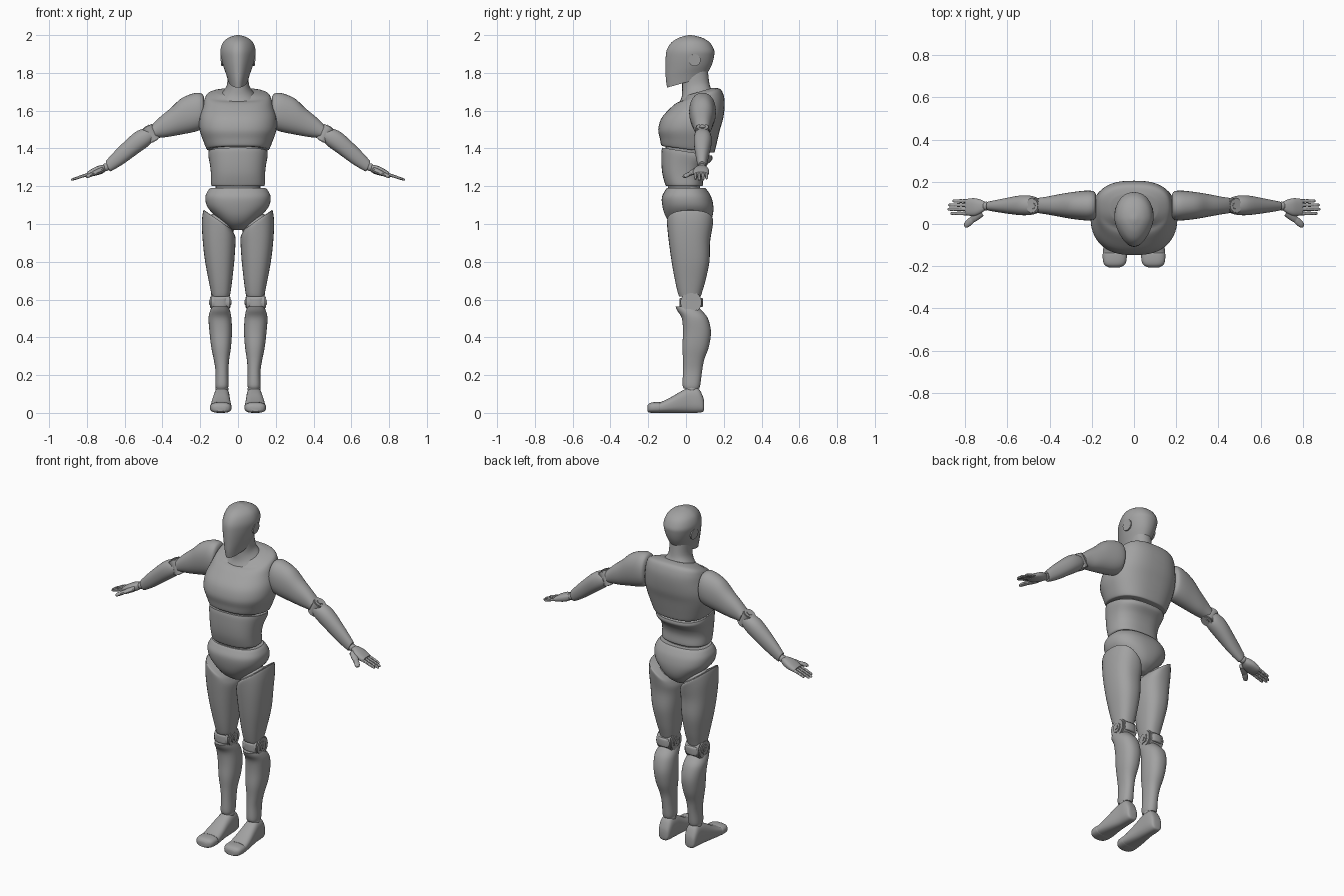
import bpy, bmesh, math
from mathutils import Vector, Matrix

grey = bpy.data.materials.new("plain grey")
grey.diffuse_color = (0.36, 0.36, 0.36, 1)


def finish(name, bm, side=1, angle=38):
    if side < 0:
        for v in bm.verts:
            v.co.x = -v.co.x
    bmesh.ops.recalc_face_normals(bm, faces=bm.faces)
    me = bpy.data.meshes.new(name)
    bm.to_mesh(me)
    bm.free()
    me.materials.append(grey)
    ob = bpy.data.objects.new(name, me)
    bpy.context.collection.objects.link(ob)
    bpy.ops.object.select_all(action='DESELECT')
    ob.select_set(True)
    bpy.context.view_layer.objects.active = ob
    bpy.ops.object.shade_smooth_by_angle(angle=math.radians(angle))
    return ob


def spline(rings, sub):
    """Catmull-Rom interpolation of ring parameters."""
    rs = [Vector(tuple(r) + (0,) * (7 - len(r))) for r in rings]
    out = []
    for i in range(len(rs) - 1):
        p0, p1, p2, p3 = rs[max(i - 1, 0)], rs[i], rs[i + 1], rs[min(i + 2, len(rs) - 1)]
        for k in range(sub):
            t = k / sub
            out.append(0.5 * (2 * p1 + (p2 - p0) * t + (2 * p0 - 5 * p1 + 4 * p2 - p3) * t * t
                              + (3 * p1 - p0 - 3 * p2 + p3) * t ** 3))
    return out + [rs[-1]]


def loft(name, axis, rings, side=1, p=2.2, egg=0.0, n=32, sub=4):
    """Skin rings (station, a0, a1, b0, b1, tilt_a, tilt_b) stacked along an axis."""
    bm = bmesh.new()
    loops = []
    for s, a0, a1, b0, b1, ta, tb in spline(rings, sub):
        loop = []
        for k in range(n):
            t = 2 * math.pi * k / n
            c, d = math.cos(t), math.sin(t)
            da = (a1 - a0) / 2 * math.copysign(abs(c) ** (2 / p), c)
            db = (b1 - b0) / 2 * math.copysign(abs(d) ** (2 / p), d)
            da *= 1 - egg * max(0, -d)
            a, b, w = (a0 + a1) / 2 + da, (b0 + b1) / 2 + db, s + ta * da + tb * db
            co = {'x': (w, a, b), 'y': (a, w, b), 'z': (a, b, w)}[axis]
            loop.append(bm.verts.new(co))
        loops.append(loop)
    for l0, l1 in zip(loops, loops[1:]):
        for k in range(n):
            bm.faces.new((l0[k], l0[(k + 1) % n], l1[(k + 1) % n], l1[k]))
    bm.faces.new(loops[0])
    bm.faces.new(loops[-1])
    return finish(name, bm, side)


def sym(z, rx, y0, y1, tilt=0.0):
    return (z, -rx, rx, y0, y1, 0, tilt)


def disc(name, centre, r, depth, direction, side=1):
    """Bevelled round joint plate."""
    bm = bmesh.new()
    bmesh.ops.create_cone(bm, cap_ends=True, segments=32, radius1=r, radius2=r, depth=depth)
    rims = [e for e in bm.edges if abs(e.verts[0].co.z - e.verts[1].co.z) < 1e-5]
    bmesh.ops.bevel(bm, geom=rims, offset=min(r, depth) * 0.12, segments=2, affect='EDGES')
    rot = Vector((0, 0, 1)).rotation_difference(Vector(direction)).to_matrix().to_4x4()
    bm.transform(Matrix.Translation(centre) @ rot)
    return finish(name, bm, side)


def ball(name, centre, r, side=1):
    bm = bmesh.new()
    bmesh.ops.create_uvsphere(bm, u_segments=24, v_segments=14, radius=r)
    bm.transform(Matrix.Translation(centre))
    return finish(name, bm, side)


# Head and neck
loft("head", 'z', [
    sym(1.75, .050, -.100, .100, .28), sym(1.79, .062, -.106, .125, .25),
    sym(1.83, .076, -.108, .140, .18), sym(1.88, .089, -.108, .149, .08),
    sym(1.92, .093, -.102, .149), sym(1.96, .080, -.078, .127),
    sym(1.985, .053, -.040, .088), sym(1.997, .020, .000, .045),
    sym(2.0, .004, .018, .026)], egg=.3, n=40)
loft("neck", 'z', [
    sym(1.67, .105, -.035, .145, .3), sym(1.70, .078, -.022, .13, .3),
    sym(1.74, .058, -.020, .122, .2), sym(1.82, .055, -.020, .115)])

# Torso: chest shell, waist shell, hidden core, pelvis
loft("chest", 'z', [
    sym(1.395, .160, -.125, .145, -.13), sym(1.402, .168, -.132, .152, -.13),
    sym(1.44, .184, -.138, .163, -.08),
    sym(1.50, .204, -.147, .180), sym(1.56, .204, -.130, .197),
    sym(1.62, .188, -.085, .205, .06), sym(1.66, .177, -.050, .200, .15),
    sym(1.685, .160, -.020, .180, .3), sym(1.70, .110, .0, .140, .3)],
    p=2.6, egg=.1, n=48)
loft("abdomen", 'z', [
    sym(1.20, .136, -.103, .086), sym(1.21, .142, -.110, .090), sym(1.26, .143, -.124, .088),
    sym(1.31, .148, -.130, .105, -.05), sym(1.36, .157, -.130, .138, -.15),
    sym(1.383, .156, -.126, .138, -.16)], p=2.5, n=48)
loft("torso_core", 'z', [
    sym(1.12, .12, -.09, .085), sym(1.25, .12, -.10, .075), sym(1.45, .14, -.11, .13)], p=2.5)
loft("pelvis", 'z', [
    sym(.968, .034, -.030, .080), sym(1.0, .075, -.078, .120), sym(1.04, .118, -.108, .140),
    sym(1.09, .162, -.124, .145), sym(1.14, .173, -.128, .135), sym(1.175, .160, -.112, .115),
    sym(1.19, .146, -.102, .102)], p=2.4, n=48)

for side, tag in ((1, "left"), (-1, "right")):
    # Ear plate
    disc("ear_plate_" + tag, (.086, .045, 1.868), .032, .008, (1, .06, -.08), side)

    # Leg
    ball("hip_joint_" + tag, (.098, .02, .985), .078, side)
    loft("thigh_" + tag, 'z', [
        (1.022, .034, .176, -.095, .138, .7), (1.012, .024, .184, -.101, .144, .7),
        (.97, .014, .191, -.098, .138, .45), (.90, .014, .187, -.090, .127, .15),
        (.80, .020, .174, -.076, .124), (.70, .031, .155, -.058, .103),
        (.635, .040, .142, -.043, .084), (.615, .045, .138, -.036, .078)], side, p=2.4)
    disc("knee_disc_" + tag, (.094, .027, .585), .056, .1, (1, 0, 0), side)
    disc("knee_hub_" + tag, (.094, .027, .585), .031, .11, (1, 0, 0), side)
    disc("knee_bolt_" + tag, (.094, .027, .585), .014, .118, (1, 0, 0), side)
    loft("knee_cuff_" + tag, 'z', [
        (.560, .048, .141, -.030, .085), (.567, .043, .146, -.034, .090),
        (.602, .043, .146, -.034, .090), (.609, .048, .141, -.030, .085)], side, p=2.6)
    loft("shin_" + tag, 'z', [
        (.130, .054, .117, -.012, .070), (.15, .050, .120, -.018, .076),
        (.22, .051, .119, -.016, .085), (.28, .047, .128, -.016, .096),
        (.35, .037, .142, -.019, .121), (.43, .032, .151, -.016, .132),
        (.50, .035, .156, -.022, .116), (.54, .042, .148, -.045, .085),
        (.562, .050, .138, -.055, .062)], side, p=2.3)

    # Foot
    loft("foot_" + tag, 'y', [
        (.096, .070, .102, .020, .055), (.090, .055, .117, .006, .085),
        (.065, .047, .125, .001, .130), (.02, .044, .128, .0, .135),
        (-.03, .042, .135, .0, .112), (-.08, .038, .142, .0, .083),
        (-.12, .035, .146, .0, .063), (-.138, .034, .147, .0, .057)], side, p=2.7)
    loft("toe_cap_" + tag, 'y', [
        (-.136, .037, .144, .003, .053), (-.142, .034, .148, .0, .057),
        (-.175, .036, .147, .0, .056), (-.195, .046, .138, .002, .050),
        (-.205, .066, .120, .008, .038)], side, p=2.7)
    ball("ankle_" + tag, (.085, .03, .125), .034, side)

    # Arm
    loft("upper_arm_" + tag, 'x', [
        (.180, .035, .140, 1.53, 1.672), (.192, .020, .155, 1.503, 1.690),
        (.23, .017, .158, 1.488, 1.693), (.30, .025, .150, 1.474, 1.665),
        (.36, .036, .140, 1.463, 1.610), (.41, .045, .130, 1.458, 1.560, 0, .2),
        (.445, .050, .125, 1.456, 1.522, 0, .4)], side)
    elbow = (.462, .087, 1.478)
    disc("elbow_disc_" + tag, elbow, .036, .085, (.5, 0, .87), side)
    disc("elbow_hub_" + tag, elbow, .018, .093, (.5, 0, .87), side)
    loft("forearm_" + tag, 'x', [
        (.462, .050, .125, 1.440, 1.505, 0, .4), (.49, .043, .134, 1.415, 1.503, 0, .4),
        (.54, .042, .135, 1.377, 1.478, 0, .3), (.62, .052, .120, 1.318, 1.405, 0, .3),
        (.68, .062, .108, 1.282, 1.342, 0, .4), (.69, .065, .105, 1.28, 1.33, 0, .4)], side)
    ball("wrist_" + tag, (.70, .085, 1.3), .021, side)

    # Hand
    loft("palm_" + tag, 'x', [
        (.703, .068, .104, 1.277, 1.314), (.725, .050, .115, 1.264, 1.312),
        (.755, .038, .122, 1.256, 1.302), (.785, .040, .120, 1.250, 1.285),
        (.80, .045, .115, 1.252, 1.275)], side, p=2.5, n=24)
    for name, y, tip in (("index", .050, .870), ("middle", .070, .884),
                         ("ring", .090, .880), ("little", .109, .860)):
        rings = []
        for f, r in ((0, .009), (.3, .0085), (.36, .0075), (.42, .0085), (.64, .008),
                     (.7, .007), (.76, .0078), (.93, .0068), (1, .003)):
            x = .785 + (tip - .785) * f
            z = 1.266 - (x - .785) * .33
            rings.append((x, y - r, y + r, z - r, z + r))
        loft(name + "_finger_" + tag, 'x', rings, side, n=10, sub=2)
    rings = []
    for f, r in ((0, .016), (.4, .013), (.55, .010), (.65, .011), (.9, .0095), (1, .004)):
        x, y, z = .725 + .078 * f, .058 - .07 * f, 1.285 - .035 * f
        rings.append((x, y - r * 1.2, y + r * 1.2, z - r, z + r, .7))
    loft("thumb_" + tag, 'x', rings, side, n=12, sub=3)
